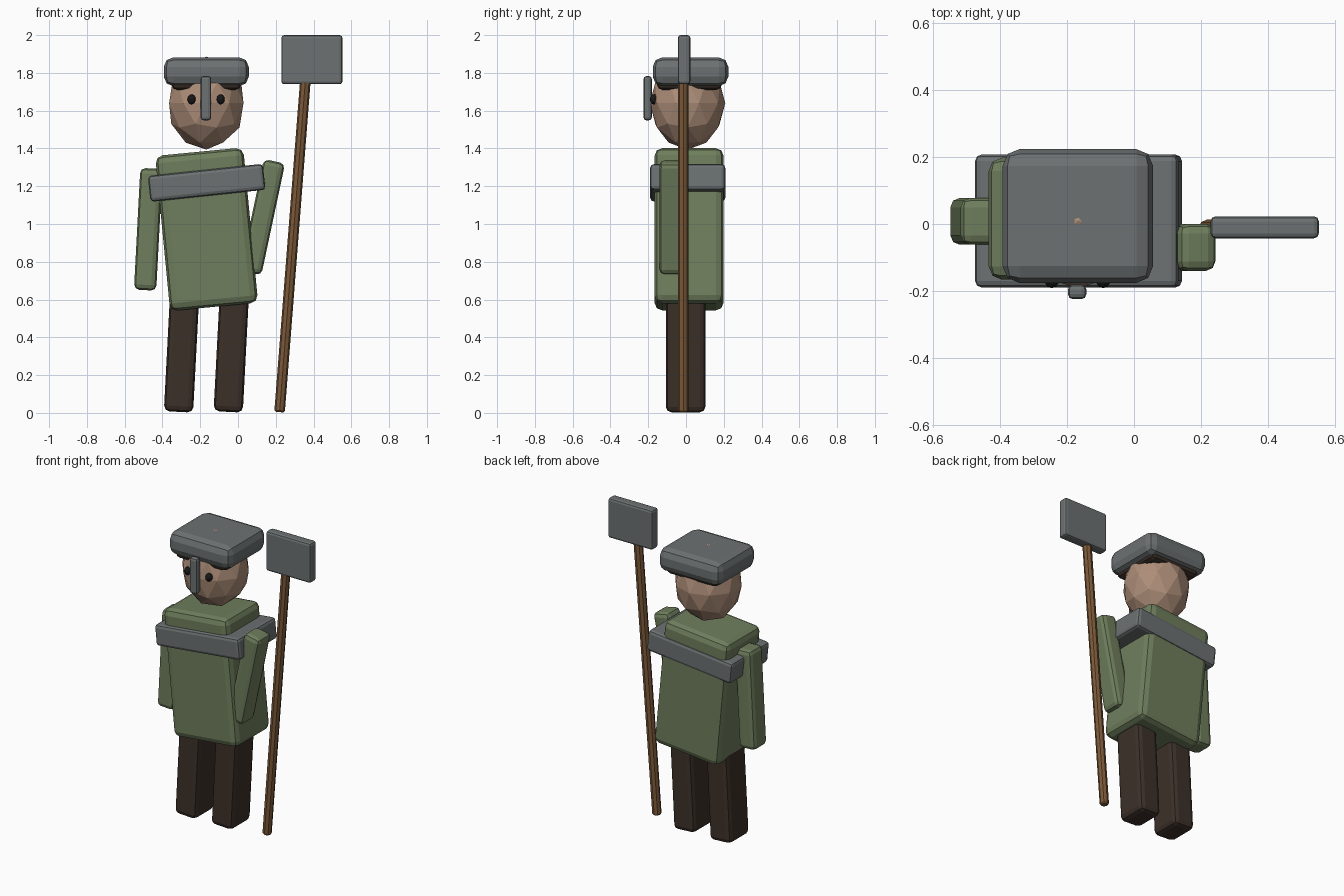
import bpy
from math import radians, hypot, atan2

if "Cube" in bpy.data.objects:
    bpy.data.objects.remove(bpy.data.objects["Cube"])


def material(name, rgb):
    m = bpy.data.materials.new(name)
    m.diffuse_color = (*rgb, 1)
    m.use_nodes = True
    m.node_tree.nodes["Principled BSDF"].inputs["Base Color"].default_value = m.diffuse_color
    return m


GREEN = material("green_cloth", (0.16, 0.21, 0.11))
STEEL = material("steel", (0.15, 0.165, 0.165))
SKIN = material("skin", (0.42, 0.27, 0.19))
DARK = material("dark_brown", (0.045, 0.03, 0.022))
WOOD = material("wood", (0.20, 0.10, 0.04))
BLACK = material("black", (0.01, 0.01, 0.01))


def finish(name, mat, bevel=0, segments=2):
    ob = bpy.context.object
    ob.name = name
    ob.data.materials.append(mat)
    if bevel:
        mod = ob.modifiers.new("bevel", 'BEVEL')
        mod.width = bevel
        mod.segments = segments
        mod.limit_method = 'ANGLE'
    return ob


def block(name, centre, size, mat, bevel, tilt=0):
    """Bevelled box, tilted about the front-back axis (degrees)."""
    bpy.ops.mesh.primitive_cube_add(size=1, location=centre)
    ob = bpy.context.object
    ob.scale = size
    bpy.ops.object.transform_apply(location=False, rotation=False, scale=True)
    ob.rotation_euler.y = radians(tilt)
    return finish(name, mat, bevel)


def ball(name, centre, radii, mat, subdivisions):
    bpy.ops.mesh.primitive_ico_sphere_add(subdivisions=subdivisions, radius=1, location=centre)
    bpy.context.object.scale = radii
    return finish(name, mat)


# Legs
for side, x in (("left", -0.298), ("right", -0.035)):
    block(side + "_leg", (x, -0.002, 0.33), (0.155, 0.21, 0.65), DARK, 0.03, 3)

# Coat and shoulder band
block("coat", (-0.166, 0.016, 0.972), (0.468, 0.365, 0.825), GREEN, 0.04, -5.5)
block("shoulder_band", (-0.166, 0.009, 1.218), (0.612, 0.398, 0.138), STEEL, 0.02, -6)

# Arms
block("left_arm", (-0.475, 0.008, 0.972), (0.118, 0.14, 0.645), GREEN, 0.028, 3)
block("right_arm", (0.13, -0.07, 1.036), (0.115, 0.14, 0.605), GREEN, 0.028, 12)

# Head, hair and eyes
ball("head", (-0.168, 0.008, 1.64), (0.207, 0.2, 0.246), SKIN, 2)
block("hair", (-0.168, 0.018, 1.765), (0.37, 0.345, 0.11), DARK, 0.03)
for side, x in (("left", -0.246), ("right", -0.092)):
    ball(side + "_eye", (x, -0.168, 1.66), (0.022, 0.024, 0.027), BLACK, 2)

# Helmet and nose guard
block("helmet", (-0.168, 0.024, 1.806), (0.45, 0.4, 0.152), STEEL, 0.05)
block("nose_guard", (-0.17, -0.203, 1.666), (0.055, 0.044, 0.234), STEEL, 0.015)

# Leaning pole
x0, z0, x1, z1 = 0.22, 0.004, 0.359, 1.79
bpy.ops.mesh.primitive_cylinder_add(
    vertices=8, radius=0.028, depth=hypot(x1 - x0, z1 - z0),
    location=((x0 + x1) / 2, -0.014, (z0 + z1) / 2),
    rotation=(0, atan2(x1 - x0, z1 - z0), 0))
mod = finish("pole", WOOD).modifiers.new("bevel", 'BEVEL')
mod.width = 0.008
mod.segments = 1
mod.limit_method = 'ANGLE'
mod.angle_limit = radians(60)

# Blade on the pole
block("blade", (0.391, -0.01, 1.87), (0.324, 0.066, 0.26), STEEL, 0.015)
